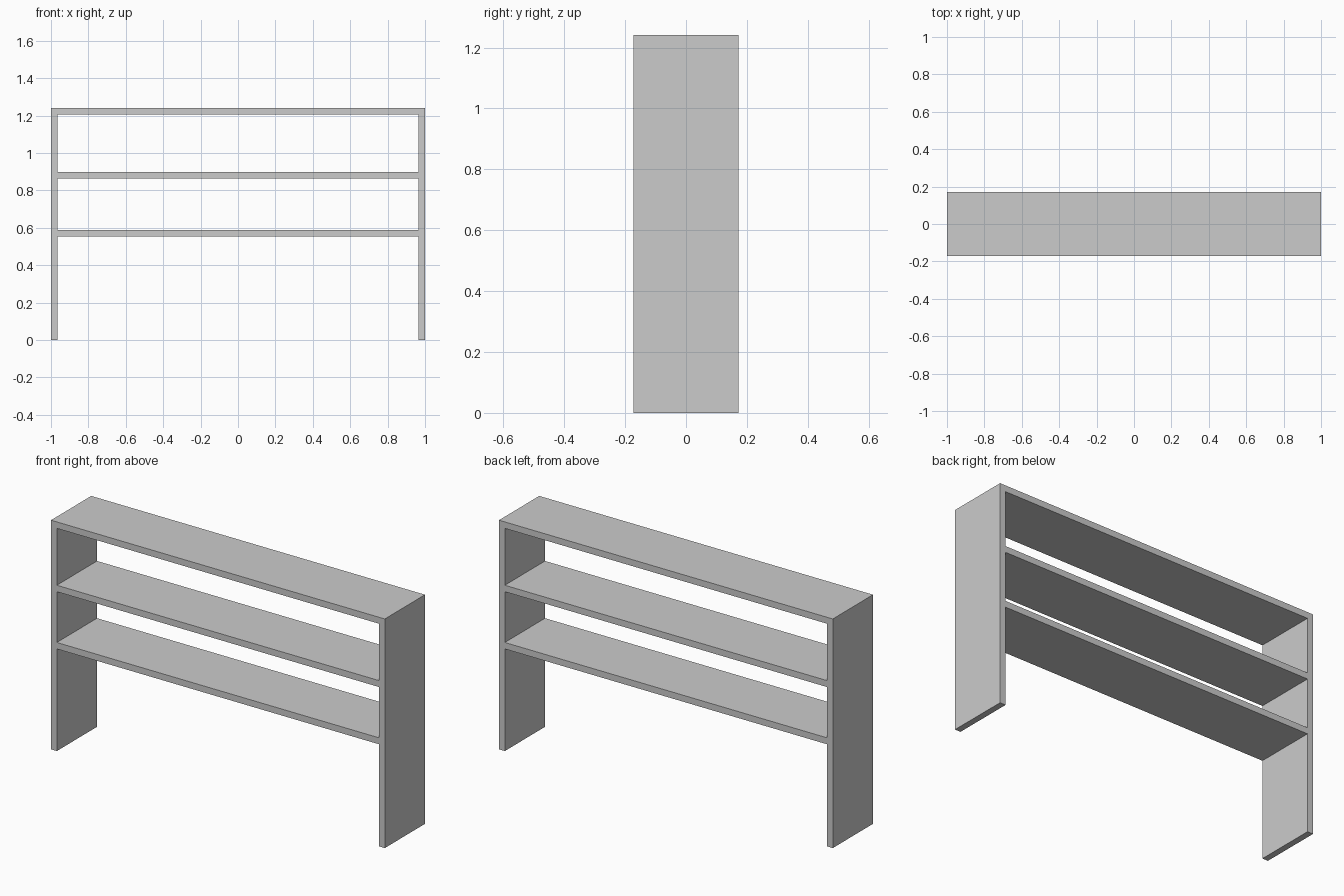
import bpy
import bmesh

if "Cube" in bpy.data.objects:
    bpy.data.objects.remove(bpy.data.objects["Cube"])

W, D, H, T = 1.0, 0.172, 1.241, 0.035  # half width, half depth, height, board thickness


def extrude_profile(name, points):
    """Extrude a closed x-z outline through the full depth."""
    bm = bmesh.new()
    face = bm.faces.new([bm.verts.new((x, -D, z)) for x, z in points])
    ext = bmesh.ops.extrude_face_region(bm, geom=[face], use_keep_orig=True)
    verts = [v for v in ext["geom"] if isinstance(v, bmesh.types.BMVert)]
    bmesh.ops.translate(bm, verts=verts, vec=(0, 2 * D, 0))
    bmesh.ops.recalc_face_normals(bm, faces=bm.faces[:])
    mesh = bpy.data.meshes.new(name)
    bm.to_mesh(mesh)
    bm.free()
    obj = bpy.data.objects.new(name, mesh)
    bpy.context.collection.objects.link(obj)


# Side panels and top board as one continuous frame
i = W - T
extrude_profile("outer_frame", [(-W, 0), (-i, 0), (-i, H - T), (i, H - T),
                                (i, 0), (W, 0), (W, H), (-W, H)])

# Shelves fitted between the sides
for name, z in (("lower_shelf", 0.553), ("upper_shelf", 0.863)):
    extrude_profile(name, [(-i, z), (i, z), (i, z + T), (-i, z + T)])
